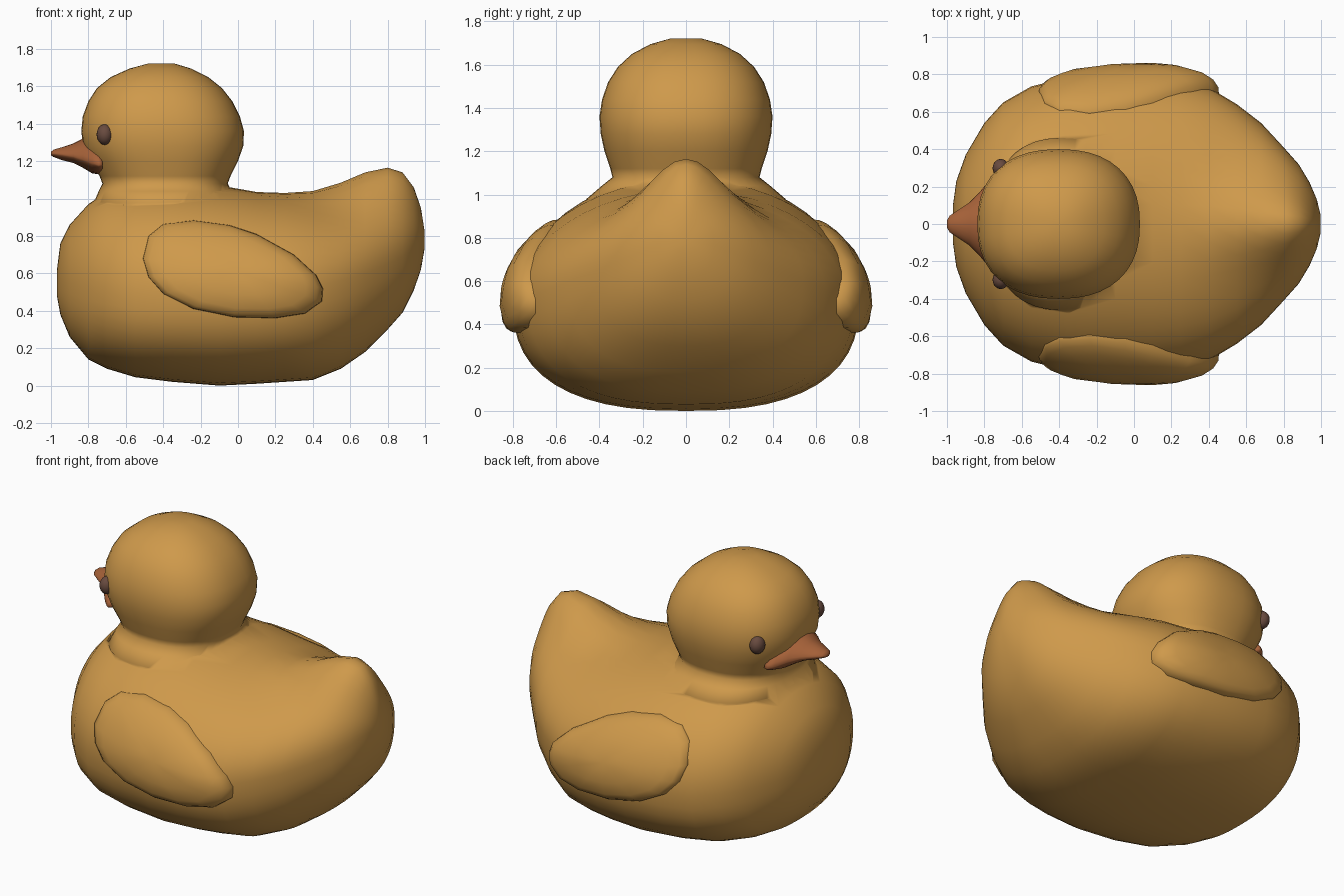
import bpy, bmesh
from math import cos, sin, pi, exp, copysign


def material(name, rgb):
    m = bpy.data.materials.new(name)
    m.diffuse_color = (*rgb, 1)
    return m


YELLOW = material("warm_yellow", (0.62, 0.32, 0.07))
ORANGE = material("beak_orange", (0.38, 0.12, 0.04))
BROWN = material("eye_brown", (0.14, 0.07, 0.05))


def loft(name, rings, mat):
    """Skin a list of equal-length closed rings and cap both ends."""
    bm = bmesh.new()
    loops = [[bm.verts.new(p) for p in ring] for ring in rings]
    n = len(loops[0])
    for a, b in zip(loops, loops[1:]):
        for i in range(n):
            j = (i + 1) % n
            bm.faces.new((a[i], a[j], b[j], b[i]))
    for end in (loops[0], loops[-1]):
        mid = bm.verts.new(sum((v.co for v in end), end[0].co * 0) / n)
        for i in range(n):
            bm.faces.new((end[i], end[(i + 1) % n], mid))
    bmesh.ops.recalc_face_normals(bm, faces=bm.faces)
    me = bpy.data.meshes.new(name)
    bm.to_mesh(me)
    bm.free()
    me.materials.append(mat)
    me.shade_smooth()
    ob = bpy.data.objects.new(name, me)
    bpy.context.collection.objects.link(ob)
    return ob


def spow(v, e):
    return copysign(abs(v) ** e, v)


# Body: x, top z, bottom z, widest z, half width, tail ridge height
BODY = [
    (-0.968, 0.62, 0.48, 0.55, 0.10, 0), (-0.95, 0.76, 0.38, 0.55, 0.23, 0),
    (-0.90, 0.86, 0.26, 0.55, 0.37, 0), (-0.80, 0.97, 0.14, 0.53, 0.54, 0),
    (-0.70, 1.04, 0.09, 0.52, 0.65, 0), (-0.55, 1.08, 0.045, 0.50, 0.735, 0),
    (-0.35, 1.09, 0.02, 0.50, 0.785, 0), (-0.10, 1.07, 0.0, 0.50, 0.80, 0),
    (0.10, 1.035, 0.01, 0.50, 0.795, 0), (0.25, 1.03, 0.02, 0.51, 0.775, 0.01),
    (0.40, 1.04, 0.03, 0.53, 0.73, 0.05), (0.55, 1.085, 0.09, 0.56, 0.64, 0.12),
    (0.68, 1.14, 0.18, 0.60, 0.54, 0.18), (0.80, 1.165, 0.30, 0.65, 0.41, 0.20),
    (0.88, 1.14, 0.39, 0.69, 0.32, 0.17), (0.94, 1.06, 0.51, 0.73, 0.22, 0.11),
    (0.978, 0.95, 0.62, 0.77, 0.13, 0.04), (0.997, 0.83, 0.73, 0.78, 0.05, 0)]


def body_ring(x, zt, zb, zm, w, ridge, n=48):
    ring = []
    for i in range(n):
        a = 2 * pi * i / n
        c, s = cos(a), sin(a)
        if s >= 0:
            y = w * c
            z = zm + (zt - ridge - zm) * s
            z += ridge * s * exp(-(y / min(0.25, 0.6 * w)) ** 2)
        else:
            y = w * spow(c, 0.8)
            z = zm + (zm - zb) * spow(s, 0.8)
        ring.append((x, y, z))
    return ring


body = loft("body_and_head", [body_ring(*r) for r in BODY], YELLOW)

# Head with flared neck: z, centre x, x radius, y radius
HEAD = [
    (0.90, -0.40, 0.33, 0.42), (0.98, -0.39, 0.38, 0.46), (1.04, -0.39, 0.355, 0.39),
    (1.08, -0.39, 0.335, 0.34), (1.12, -0.39, 0.35, 0.35), (1.20, -0.395, 0.395, 0.377),
    (1.28, -0.40, 0.428, 0.394), (1.36, -0.403, 0.435, 0.40), (1.44, -0.41, 0.42, 0.388),
    (1.52, -0.415, 0.385, 0.36), (1.59, -0.42, 0.335, 0.315), (1.65, -0.42, 0.26, 0.25),
    (1.695, -0.415, 0.165, 0.165), (1.722, -0.41, 0.07, 0.07)]
head = loft("head", [[(cx + rx * spow(cos(a), 0.86), ry * spow(sin(a), 0.86), z)
                      for a in (2 * pi * i / 40 for i in range(40))]
                     for z, cx, rx, ry in HEAD], YELLOW)

# Merge head and body into one skin
union = body.modifiers.new("union", 'BOOLEAN')
union.operation = 'UNION'
union.solver = 'EXACT'
union.object = head
bpy.context.view_layer.objects.active = body
bpy.ops.object.modifier_apply(modifier="union")
bpy.data.objects.remove(head)
body.data.shade_smooth()


# Wings: outline offset from the body flank
def flank(x, z):
    for p, q in zip(BODY, BODY[1:]):
        if p[0] <= x <= q[0]:
            t = (x - p[0]) / (q[0] - p[0])
            _, zt, zb, zm, w, ridge = (a + (b - a) * t for a, b in zip(p, q))
            if z > zm:
                return w * max(0, 1 - ((z - zm) / (zt - ridge - zm)) ** 2) ** 0.5
            return w * max(0, 1 - ((zm - z) / (zm - zb)) ** 2.5) ** 0.4


OUTLINE = [(-0.51, 0.68), (-0.48, 0.80), (-0.40, 0.865), (-0.24, 0.885), (-0.05, 0.86),
           (0.10, 0.81), (0.30, 0.70), (0.42, 0.59), (0.455, 0.52), (0.45, 0.45),
           (0.36, 0.385), (0.20, 0.36), (-0.02, 0.365), (-0.24, 0.41), (-0.40, 0.49),
           (-0.48, 0.58)]
LAYERS = [(0.97, -0.06), (1.0, -0.01), (0.99, 0.025), (0.93, 0.045), (0.8, 0.058),
          (0.5, 0.065), (0.2, 0.065)]
for side, label in ((-1, "right"), (1, "left")):
    rings = []
    for k, lift in LAYERS:
        ring = []
        for ox, oz in OUTLINE:
            x, z = k * ox, 0.61 + k * (oz - 0.61)
            grow = 0.95 + 0.7 * x if lift > 0 else 1
            ring.append((x, side * (flank(x, z) + lift * grow), z))
        rings.append(ring)
    loft("wing_" + label, rings, YELLOW)

    # Eyes
    bpy.ops.mesh.primitive_uv_sphere_add(segments=20, ring_count=12, radius=0.05,
                                         location=(-0.712, side * 0.298, 1.342))
    eye = bpy.context.object
    eye.name = "eye_" + label
    eye.scale = (0.88, 1, 1.1)
    eye.data.materials.append(BROWN)
    eye.data.shade_smooth()

# Beak: x, top z, bottom z, corner z, half width
BEAK = [(-1.0, 1.25, 1.23, 1.24, 0.02), (-0.985, 1.262, 1.222, 1.24, 0.045),
        (-0.94, 1.275, 1.205, 1.235, 0.075), (-0.88, 1.295, 1.19, 1.225, 0.115),
        (-0.83, 1.32, 1.165, 1.21, 0.165), (-0.78, 1.32, 1.135, 1.19, 0.225),
        (-0.745, 1.30, 1.13, 1.18, 0.255), (-0.725, 1.27, 1.14, 1.18, 0.25)]
loft("beak", [[(x, w * spow(cos(a), 1.1),
                zm + (zt - zm if sin(a) > 0 else zm - zb) * spow(sin(a), 1.2))
               for a in (2 * pi * i / 24 for i in range(24))]
              for x, zt, zb, zm, w in BEAK], ORANGE)
